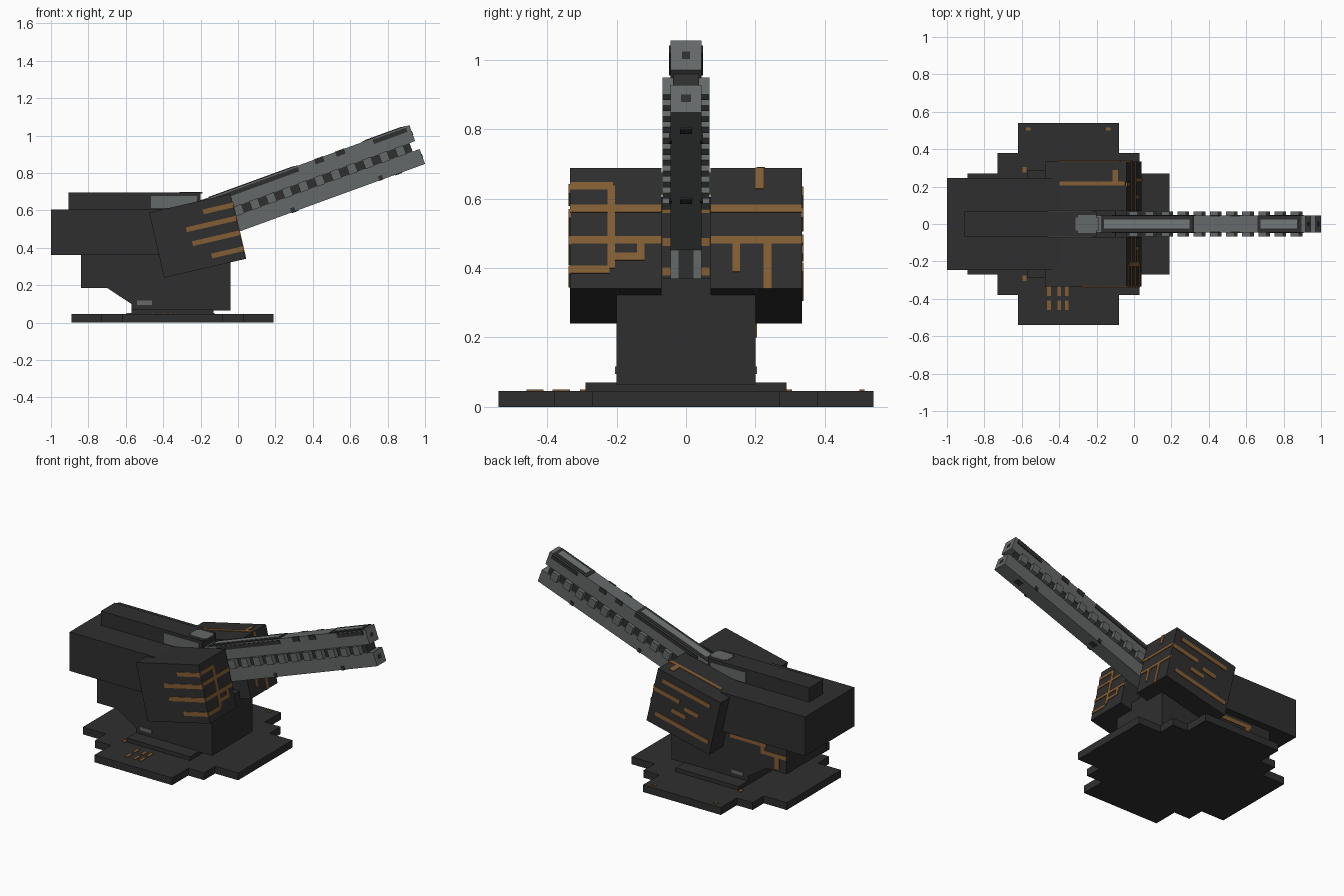
import bpy
import bmesh
from math import radians
from mathutils import Matrix, Vector

old = bpy.data.objects.get("Cube")
if old:
    bpy.data.objects.remove(old, do_unlink=True)


def material(name, red, green, blue):
    mat = bpy.data.materials.new(name)
    mat.use_nodes = True
    color = (red, green, blue, 1)
    mat.diffuse_color = color
    shader = mat.node_tree.nodes["Principled BSDF"]
    shader.inputs["Base Color"].default_value = color
    shader.inputs["Roughness"].default_value = 0.8
    return mat


ARMOR = material("dark armor", .028, .028, .028)
STEEL = material("grey steel", .13, .14, .14)
PALE = material("pale steel", .17, .185, .185)
COPPER = material("copper paint", .23, .11, .034)

WORLD = Matrix.Identity(4)
BARREL = Matrix.Rotation(radians(-20), 4, "Y")
SHIELD = Matrix.Translation((-.395, 0, .24)) @ Matrix.Rotation(radians(-13), 4, "Y")
THIN = .004


def finish(name, bm, mat, frame):
    bmesh.ops.recalc_face_normals(bm, faces=bm.faces)
    mesh = bpy.data.meshes.new(name)
    bm.to_mesh(mesh)
    bm.free()
    mesh.materials.append(mat)
    obj = bpy.data.objects.new(name, mesh)
    obj.matrix_world = frame
    bpy.context.collection.objects.link(obj)
    return obj


def boxes(name, mat, spans, frame=WORLD):
    """One object made of boxes, each given as an x, y and z range."""
    bm = bmesh.new()
    for span in spans:
        low, high = (Vector(corner) for corner in zip(*span))
        place = Matrix.Translation((low + high) / 2) @ Matrix.Diagonal((high - low).to_4d())
        bmesh.ops.create_cube(bm, size=1, matrix=place)
    return finish(name, bm, mat, frame)


def prism(name, mat, points, start, depth):
    """Extrude an outline from its start corner along depth."""
    bm = bmesh.new()
    face = bm.faces.new([bm.verts.new(Vector(p) + Vector(start)) for p in points])
    result = bmesh.ops.extrude_face_region(bm, geom=[face])
    moved = [g for g in result["geom"] if isinstance(g, bmesh.types.BMVert)]
    bmesh.ops.translate(bm, verts=moved, vec=depth)
    return finish(name, bm, mat, WORLD)


def both(half):
    return (-half, half)


def skin(level, sign=1):
    """Range of a thin painted plate lying on a surface."""
    return (level - THIN, level + THIN) if sign else (level, level)


# Stepped base plate, mirrored from one quarter
quarter = [(.54, .27), (.38, .27), (.38, .38), (.27, .38), (.27, .54)]
outline = []
for sx, sy, order in ((1, 1, 1), (-1, 1, -1), (-1, -1, 1), (1, -1, -1)):
    outline += [(sx * x - .35, sy * y, 0) for x, y in quarter[::order]]
prism("base_plate", ARMOR, outline, (0, 0, 0), (0, 0, .046))
boxes("turntable", ARMOR, [((-.57, -.13), both(.29), (.04, .07))])

# Pedestal with a rear overhang
side = [(-.57, .065), (-.04, .065), (-.04, .37), (-.84, .37),
        (-.84, .185), (-.7, .185), (-.57, .1)]
prism("pedestal", ARMOR, [(x, 0, z) for x, z in side], (0, -.2, 0), (0, .4, 0))
boxes("pedestal_lights", STEEL,
      [((-.54, -.46), skin(y), (.095, .117)) for y in both(.2)])

# Main housing and its spine
boxes("housing", ARMOR, [((-1, -.1), both(.245), (.36, .605))])
boxes("spine", ARMOR, [((-.905, -.2), both(.068), (.6, .695))])
boxes("spine_windows", STEEL,
      [((-.465, -.22), skin(y), (.612, .676)) for y in both(.068)])
boxes("spine_cap", STEEL, [((-.3, -.2), both(.048), skin(.695)),
                           ((-.312, -.19), both(.035), skin(.695))])

# Tilted side shields
for name, inner, outer in (("right_shield", -.335, -.07), ("left_shield", .07, .335)):
    boxes(name, ARMOR, [((0, .447), (inner, outer), (0, .357))], SHIELD)

# Copper stripes on the outer shield faces
right_stripes = [(.282, .296), (.173, .223), (.189, .143), (.274, .056)]
boxes("right_shield_stripes", COPPER,
      [((s, .447), skin(-.335), (t - .013, t + .013)) for s, t in right_stripes], SHIELD)
left_stripes = [(.06, .4, .3), (.26, .447, .225), (.12, .22, .2),
                (.2, .3, .15), (.02, .4, .075)]
boxes("left_shield_stripes", COPPER,
      [((a, b), skin(.335), (t - .013, t + .013)) for a, b, t in left_stripes], SHIELD)

# Copper tracks on the front shield faces: sideways runs, then upright runs
across = [(-.335, -.07, .237), (.07, .335, .237), (-.335, -.07, .144),
          (.07, .335, .144), (-.335, -.21, .304), (-.335, -.22, .056),
          (-.215, -.12, .095)]
upright = [(-.215, .06, .304), (-.13, .095, .15), (.145, .05, .15),
           (.212, .295, .357), (.235, 0, .15)]
front = skin(.447)
boxes("front_tracks", COPPER,
      [(front, (a, b), (t - .011, t + .011)) for a, b, t in across]
      + [(front, (y - .011, y + .011), (a, b)) for y, a, b in upright], SHIELD)
boxes("shield_top_track", COPPER,
      [((.08, .44), (.205, .227), skin(.357)),
       ((.37, .4), (.21, .29), skin(.357))], SHIELD)

# Copper marks on the pedestal and the base
boxes("pedestal_tracks", COPPER,
      [((-.84, -.66), skin(.2), (.27, .295)), ((-.7, -.45), skin(.2), (.315, .34)),
       ((-.69, -.66), skin(.2), (.27, .34)), ((-.79, -.76), skin(.2), (.2, .28))])
boxes("base_dashes", COPPER,
      [((x - .01, x + .01), (y - .025, y + .025), skin(.046))
       for x in (-.455, -.4, -.36) for y in (-.435, -.36)])
boxes("base_dots", COPPER,
      [((x - .012, x + .012), (.5, .515), skin(.046)) for x in (-.565, -.137)]
      + [((-.595, -.575), (y - .015, y + .015), skin(.046)) for y in both(.29)])
boxes("housing_front_tracks", COPPER,
      [(skin(-.1), both(.068), (z - .011, z + .011)) for z in (.39, .475, .57)])

# Barrel: two rails around a dark core
boxes("upper_rail", STEEL, [((.03, 1.222), both(.045), (.588, .679))], BARREL)
boxes("lower_rail", STEEL, [((0, 1.23), both(.045), (.455, .54))], BARREL)
boxes("barrel_core", ARMOR, [((.03, 1.19), both(.038), (.53, .6))], BARREL)
boxes("breech_panel", STEEL, [(skin(-.094), both(.044), (.36, .47))])
boxes("breech_slot", ARMOR, [(skin(-.09), both(.022), (.362, .465))])

# Coil teeth on both sides of the core
teeth = []
for i in range(11):
    u = .21 + .092 * i
    teeth += [((u - .024, u + .024), span, (.538, .59))
              for span in ((-.068, -.03), (.03, .068))]
boxes("coil_teeth", STEEL, teeth, BARREL)

# Framed panels on the upper rail, wrapping onto its sides
frames, panels = [], []
for a, b in ((.06, .585), (.95, 1.2)):
    frames.append(((a, b), both(.045), skin(.678)))
    frames += [((a + .06, b), skin(y), (.648, .672)) for y in both(.045)]
    panels.append(((a + .02, b - .02), both(.024), skin(.681)))
boxes("rail_frames", ARMOR, frames, BARREL)
boxes("rail_panels", PALE, panels, BARREL)

# Small dark notches along the rails
notches = [((u, u + .05), skin(y), (.652, .681))
           for u in (.68, .8) for y in both(.045)]
notches += [((u, u + .022), skin(y), (.453, .478))
            for u in (.47, .97) for y in both(.045)]
notches += [((u, u + .04), both(.018), skin(.455)) for u in (.47, 1.06)]
boxes("rail_notches", ARMOR, notches, BARREL)

# Muzzle bores
boxes("muzzle_bores", ARMOR,
      [(skin(1.22), both(.011), (.622, .645)), (skin(1.228), both(.014), (.487, .51))],
      BARREL)
